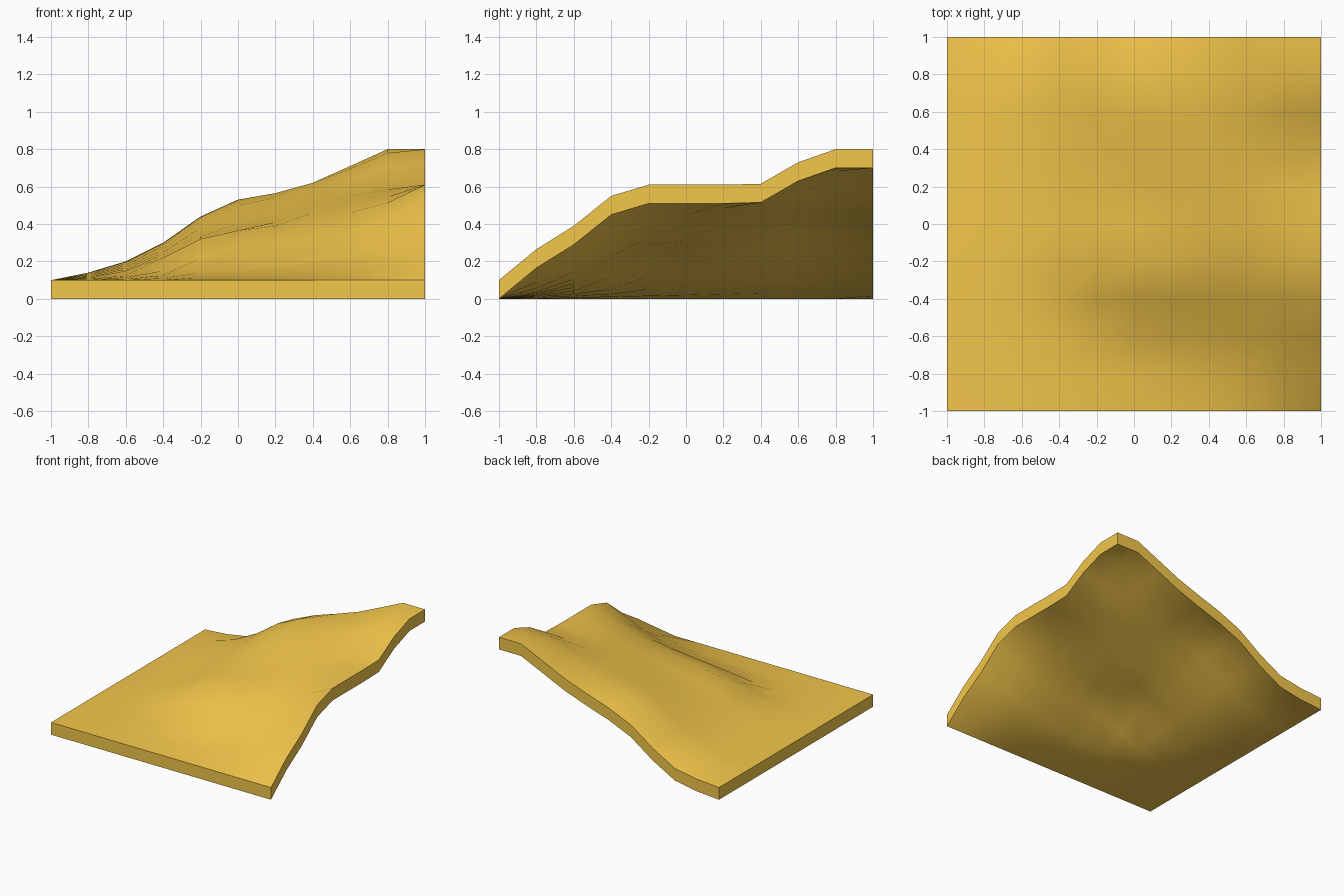
import bpy, bmesh, math

if "Cube" in bpy.data.objects:
    bpy.data.objects.remove(bpy.data.objects["Cube"])

# Terrain heights in hundredths: one row per y step from -0.8 to 1,
# one value per x step from -0.8 to 1 (left and front borders stay at the base height)
BASE, STEP = 10, 0.2
ROWS = [
    [10, 10.5, 11, 11.5, 12, 12.5, 13.5, 15.5, 19, 26.5],
    [10.5, 11.5, 12.5, 14, 16, 18, 20.5, 24.5, 30, 39],
    [11, 12.5, 15, 22, 29, 31, 33, 36, 43, 55],
    [11.5, 15, 22, 32, 36.5, 39, 42, 46, 51.5, 61],
    [12, 16, 23.5, 33, 37, 41, 46, 50.5, 54.5, 61],
    [12.5, 17, 25, 35, 40.5, 45.5, 51, 55, 58.5, 61],
    [13, 18, 26.5, 38, 45, 50, 54.5, 58, 61, 61.5],
    [13.5, 19, 28.5, 41.5, 50, 54, 59, 64.5, 70.5, 73],
    [14, 20, 30, 44, 53, 56.5, 62, 69.5, 78, 80],
    [11.5, 15, 26, 40, 48.5, 55, 62, 71, 80, 80],
]


def height(x, y):
    i, j = round((x + 1) / STEP), round((y + 1) / STEP)
    return (BASE if i == 0 or j == 0 else ROWS[j - 1][i - 1]) / 100


# Top surface: a grid raised to the terrain heights
bm = bmesh.new()
bmesh.ops.create_grid(bm, x_segments=10, y_segments=10, size=1)
for v in bm.verts:
    v.co.z = height(v.co.x, v.co.y)

# Slab: the same surface dropped straight down, joined by vertical side walls
result = bmesh.ops.extrude_face_region(bm, geom=bm.faces[:], use_keep_orig=True)
lower = [g for g in result["geom"] if isinstance(g, bmesh.types.BMVert)]
bmesh.ops.translate(bm, verts=lower, vec=(0, 0, -BASE / 100))
bmesh.ops.recalc_face_normals(bm, faces=bm.faces[:])

mesh = bpy.data.meshes.new("terrain_slab")
bm.to_mesh(mesh)
bm.free()
terrain = bpy.data.objects.new("terrain_slab", mesh)
bpy.context.collection.objects.link(terrain)

# Sandy yellow colour
sand = bpy.data.materials.new("sand")
sand.diffuse_color = (0.9, 0.57, 0.07, 1)
sand.use_nodes = True
sand.node_tree.nodes["Principled BSDF"].inputs["Base Color"].default_value = sand.diffuse_color
mesh.materials.append(sand)

# Smooth hills with crisp slab borders
bpy.context.view_layer.objects.active = terrain
terrain.select_set(True)
bpy.ops.object.shade_smooth_by_angle(angle=math.radians(40))
